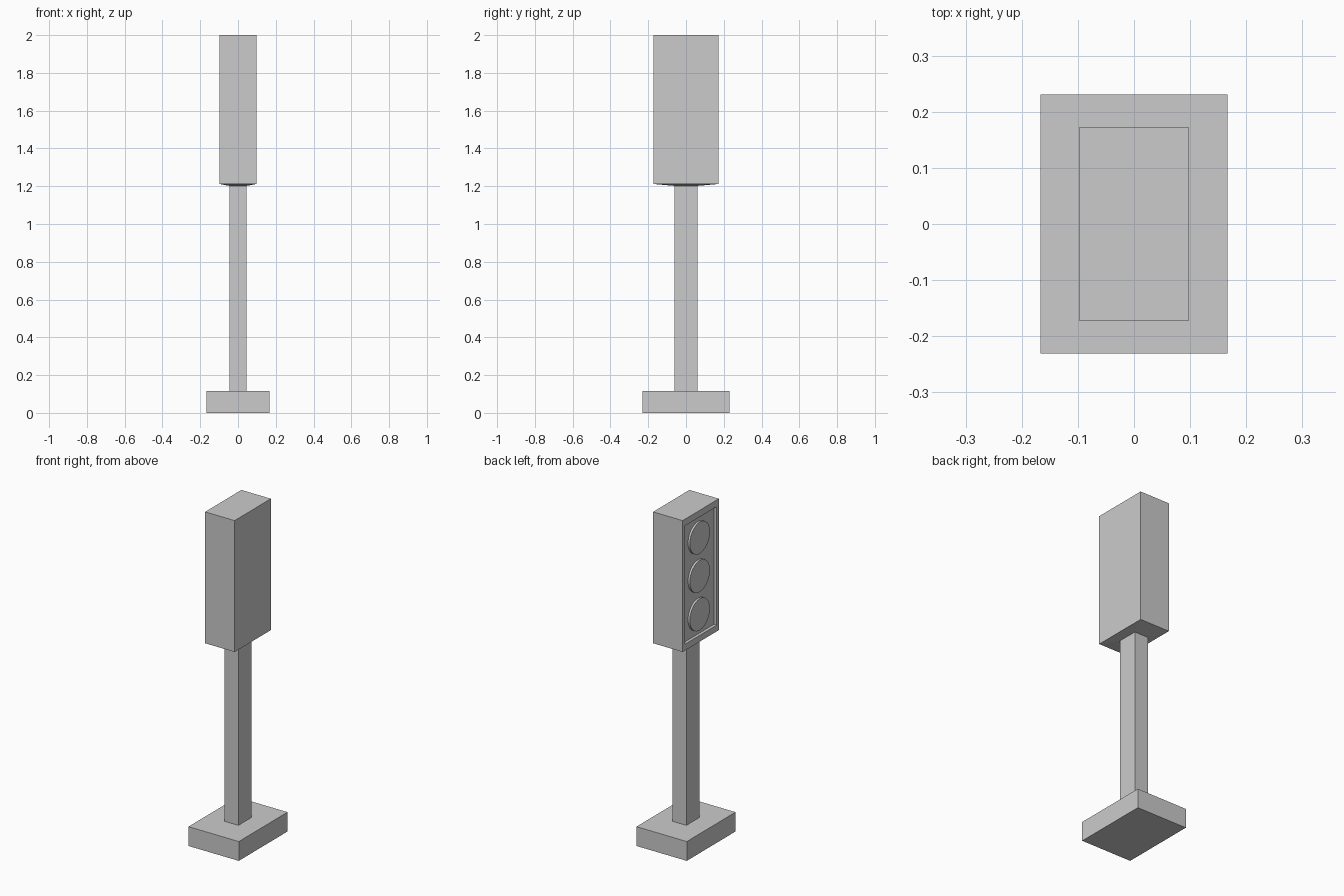
import bpy, bmesh
from math import radians
from mathutils import Matrix, Vector

if "Cube" in bpy.data.objects:
    bpy.data.objects.remove(bpy.data.objects["Cube"])


def finish(name, bm):
    bmesh.ops.recalc_face_normals(bm, faces=bm.faces)
    mesh = bpy.data.meshes.new(name)
    bm.to_mesh(mesh)
    bm.free()
    obj = bpy.data.objects.new(name, mesh)
    bpy.context.collection.objects.link(obj)
    return obj


def box_bm(lo, hi):
    lo, hi = Vector(lo), Vector(hi)
    bm = bmesh.new()
    bmesh.ops.create_cube(bm, size=1)
    bmesh.ops.scale(bm, vec=hi - lo, verts=bm.verts)
    bmesh.ops.translate(bm, vec=(lo + hi) / 2, verts=bm.verts)
    return bm


def face_towards(bm, direction):
    bm.normal_update()
    return max(bm.faces, key=lambda f: f.normal.dot(Vector(direction)))


POLE_X, POLE_Y = 0.046, 0.062
HEAD_X, HEAD_Y, HEAD_LOW, HEAD_TOP = 0.098, 0.172, 1.212, 2.0

# Base slab and pole
finish("base", box_bm((-0.167, -0.231, 0), (0.167, 0.231, 0.116)))
finish("pole", box_bm((-POLE_X, -POLE_Y, 0.116), (POLE_X, POLE_Y, 1.202)))

# Lamp housing
bm = box_bm((-HEAD_X, -HEAD_Y, HEAD_LOW), (HEAD_X, HEAD_Y, HEAD_TOP))

# Recessed panel on the left side, framed by a rim
panel = face_towards(bm, (-1, 0, 0))
bmesh.ops.inset_individual(bm, faces=[panel], thickness=0.03)
for v in panel.verts:
    v.co.z = 1.96 if v.co.z > 1.6 else 1.25
floor = bmesh.ops.extrude_discrete_faces(bm, faces=[panel])["faces"][0]
bmesh.ops.translate(bm, vec=(0.018, 0, 0), verts=floor.verts)

# Shallow taper on the underside, down to the pole
under = face_towards(bm, (0, 0, -1))
under = min((f for f in bm.faces if f.normal.z < -0.9),
            key=lambda f: f.calc_center_median().z)
bmesh.ops.inset_individual(bm, faces=[under], thickness=0.03)
for v in under.verts:
    v.co = (POLE_X if v.co.x > 0 else -POLE_X,
            POLE_Y if v.co.y > 0 else -POLE_Y, 1.202)
finish("lamp_housing", bm)

# Three round lenses standing off the panel
for name, z in (("top_lens", 1.83), ("middle_lens", 1.6), ("bottom_lens", 1.37)):
    bm = bmesh.new()
    bmesh.ops.create_cone(
        bm, cap_ends=True, segments=32, radius1=0.095, radius2=0.095, depth=0.014,
        matrix=Matrix.Translation((-0.085, 0, z)) @ Matrix.Rotation(radians(90), 4, 'Y'))
    obj = finish(name, bm)
    bpy.ops.object.select_all(action='DESELECT')
    obj.select_set(True)
    bpy.context.view_layer.objects.active = obj
    bpy.ops.object.shade_smooth_by_angle(angle=radians(30))
